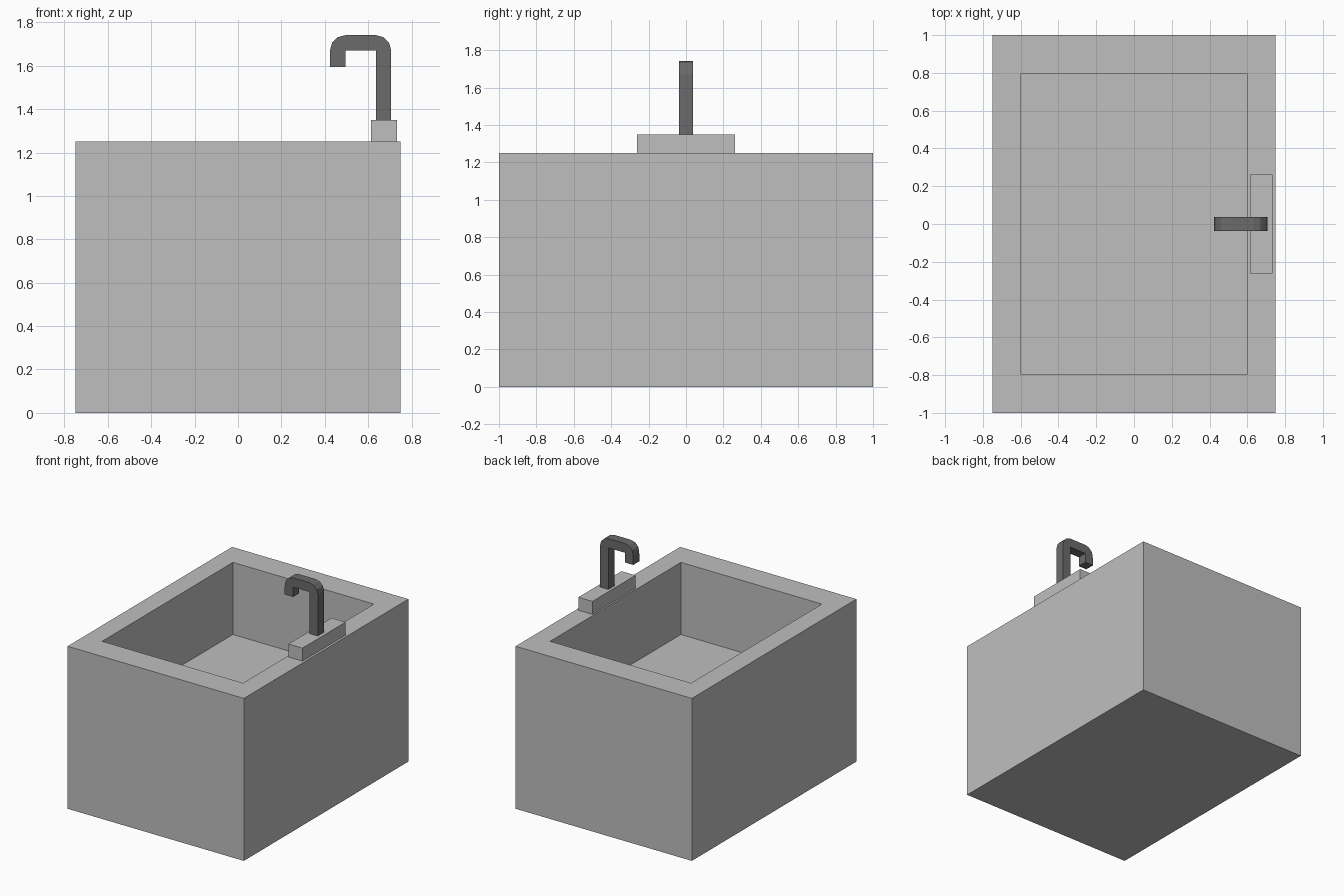
import bpy, bmesh
from math import sin, cos, pi

cube = bpy.data.objects.get("Cube")
if cube:
    bpy.data.objects.remove(cube, do_unlink=True)


def material(name, value):
    mat = bpy.data.materials.new(name)
    mat.use_nodes = True
    colour = (value, value, value, 1)
    mat.diffuse_color = colour
    mat.node_tree.nodes["Principled BSDF"].inputs["Base Color"].default_value = colour
    return mat


def finish(name, bm, mat):
    bmesh.ops.recalc_face_normals(bm, faces=bm.faces)
    mesh = bpy.data.meshes.new(name)
    bm.to_mesh(mesh)
    bm.free()
    mesh.materials.append(mat)
    obj = bpy.data.objects.new(name, mesh)
    bpy.context.collection.objects.link(obj)
    return obj


def box(low, high):
    bm = bmesh.new()
    bmesh.ops.create_cube(bm, size=1)
    for v in bm.verts:
        v.co = [a + (b - a) * (c + 0.5) for a, b, c in zip(low, high, v.co)]
    return bm


light_grey = material("light grey", 0.52)
dark_grey = material("dark grey", 0.147)

# Basin: solid block with its top inset and sunk to form the bowl
bm = box((-0.75, -1, 0), (0.75, 1, 1.25))
top = max(bm.faces, key=lambda f: f.calc_center_median().z)
bmesh.ops.inset_region(bm, faces=[top], thickness=0.15)
for v in top.verts:
    v.co.x = 0.6 if v.co.x > 0 else -0.6
    v.co.y = 0.795 if v.co.y > 0 else -0.795
floor = bmesh.ops.extrude_discrete_faces(bm, faces=[top])["faces"][0]
for v in floor.verts:
    v.co.z = 0.695
finish("basin", bm, light_grey)

# Tap base on the rim
finish("tap_base", box((0.613, -0.262, 1.25), (0.732, 0.262, 1.35)), light_grey)

# Tap: hooked side profile with rounded outer bends, extruded across y
post_in, post_out = 0.635, 0.705
spout_in, spout_out = 0.495, 0.423
under, radius, steps = 1.67, 0.071, 3


def bend(x, start):
    angles = [start + pi / 2 * i / steps for i in range(steps + 1)]
    return [(x + radius * cos(a), under + radius * sin(a)) for a in angles]


profile = [(post_in, 1.35), (post_out, 1.35)]
profile += bend(post_in, 0) + bend(spout_in, pi / 2)
profile += [(spout_out, 1.595), (spout_in, 1.595), (spout_in, under), (post_in, under)]

bm = bmesh.new()
side = bm.faces.new([bm.verts.new((x, -0.037, z)) for x, z in profile])
moved = bmesh.ops.extrude_face_region(bm, geom=[side])["geom"]
bmesh.ops.translate(bm, vec=(0, 0.074, 0),
                    verts=[g for g in moved if isinstance(g, bmesh.types.BMVert)])
finish("tap", bm, dark_grey)
